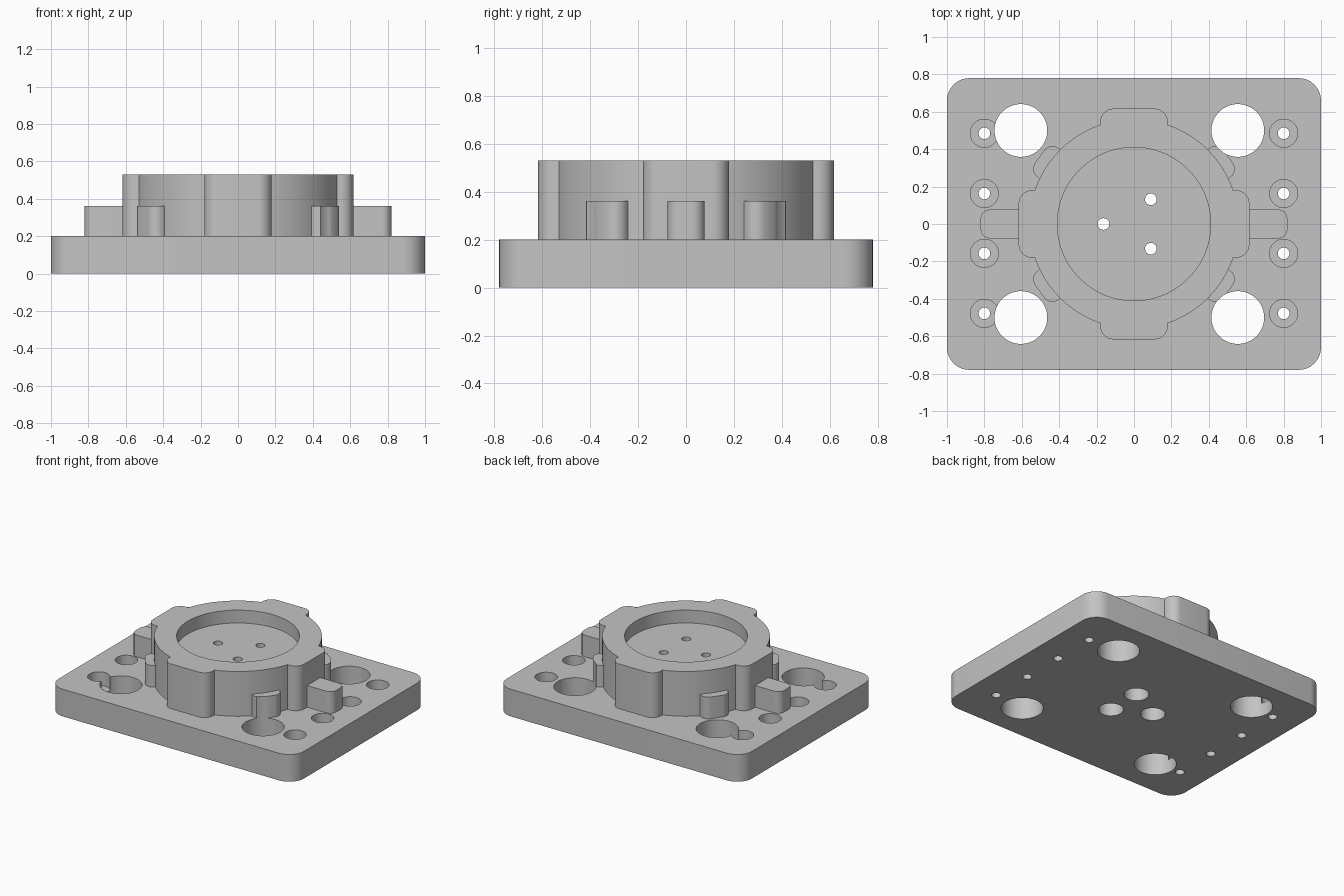
import bpy, bmesh
from math import sin, cos, asin, pi, radians

if "Cube" in bpy.data.objects:
    bpy.data.objects.remove(bpy.data.objects["Cube"], do_unlink=True)

grey = bpy.data.materials.new("machined grey")
grey.use_nodes = True
colour = (0.55, 0.55, 0.55, 1)
grey.diffuse_color = colour
grey.node_tree.nodes["Principled BSDF"].inputs["Base Color"].default_value = colour


def arc(cx, cy, r, a0, a1, n=8):
    return [(cx + r * cos(a0 + (a1 - a0) * i / n), cy + r * sin(a0 + (a1 - a0) * i / n))
            for i in range(n + 1)]


def rotated(points, a):
    return [(x * cos(a) - y * sin(a), x * sin(a) + y * cos(a)) for x, y in points]


def rounded_rect(x0, x1, half_y, r):
    centres = [(x1 - r, half_y - r), (x0 + r, half_y - r),
               (x0 + r, r - half_y), (x1 - r, r - half_y)]
    return [p for i, (cx, cy) in enumerate(centres)
            for p in arc(cx, cy, r, i * pi / 2, (i + 1) * pi / 2)]


def circle(x, y, r, n=64):
    return arc(x, y, r, 0, 2 * pi, n)[:-1]


def prism(name, outline, z0, z1):
    """Solid made by extruding a counter-clockwise outline upwards."""
    bm = bmesh.new()
    face = bm.faces.new([bm.verts.new((x, y, z0)) for x, y in outline])
    grown = bmesh.ops.extrude_face_region(bm, geom=[face])["geom"]
    for v in grown:
        if isinstance(v, bmesh.types.BMVert):
            v.co.z = z1
    bmesh.ops.recalc_face_normals(bm, faces=bm.faces)
    mesh = bpy.data.meshes.new(name)
    bm.to_mesh(mesh)
    bm.free()
    mesh.materials.append(grey)
    ob = bpy.data.objects.new(name, mesh)
    bpy.context.collection.objects.link(ob)
    return ob


def combine(tool, operation):
    """Add or remove a helper solid, then discard the helper."""
    mod = body.modifiers.new(tool.name, "BOOLEAN")
    mod.operation = operation
    mod.solver = "EXACT"
    mod.object = tool
    bpy.context.view_layer.objects.active = body
    bpy.ops.object.modifier_apply(modifier=mod.name)
    bpy.data.objects.remove(tool, do_unlink=True)


def drill(x, y, r, z0, z1, n=48):
    combine(prism("drill", circle(x, y, r, n), z0, z1), "DIFFERENCE")


# Base plate
body = prism("mounting_base", rounded_rect(-1, 1, 0.78, 0.12), 0, 0.2)

# Round boss with four rounded lobes
R, half, reach, r = 0.56, 0.18, 0.617, 0.07
join = asin(half / R)
quarter = arc(reach - r, r - half, r, -pi / 2, 0) + arc(reach - r, half - r, r, 0, pi / 2)
quarter += arc(0, 0, R, join, pi / 2 - join, 24)
boss = [p for k in range(4) for p in rotated(quarter, k * pi / 2)]
combine(prism("boss", boss, 0.05, 0.53), "UNION")

# Side arms and diagonal ears
for a in (0, pi):
    combine(prism("arm", rotated(rounded_rect(0.45, 0.82, 0.077, 0.05), a), 0.1, 0.36), "UNION")
for deg in (35.5, 144.5, 215.5, 324.5):
    ear = rotated(rounded_rect(0.4, 0.62, 0.096, 0.055), radians(deg))
    combine(prism("ear", ear, 0.1, 0.36), "UNION")

# Pocket in the boss, with three screw holes counterbored from below
drill(0, 0, 0.41, 0.435, 0.7, 96)
for x, y in ((-0.163, 0), (0.09, 0.132), (0.09, -0.132)):
    drill(x, y, 0.083, -0.1, 0.33)
    drill(x, y, 0.031, 0.3, 0.6, 32)

# Large corner holes
for x in (-0.605, 0.555):
    for y in (-0.5, 0.5):
        drill(x, y, 0.141, -0.1, 0.45, 64)

# Counterbored fixing holes along both sides
for x in (-0.8, 0.8):
    for y in (-0.478, -0.157, 0.163, 0.485):
        drill(x, y, 0.031, -0.1, 0.3, 32)
        drill(x, y, 0.075, 0.1, 0.3)

# Smooth the curved walls, keep the edges crisp
bpy.ops.object.select_all(action="DESELECT")
body.select_set(True)
bpy.context.view_layer.objects.active = body
bpy.ops.object.shade_smooth_by_angle(angle=radians(30))
